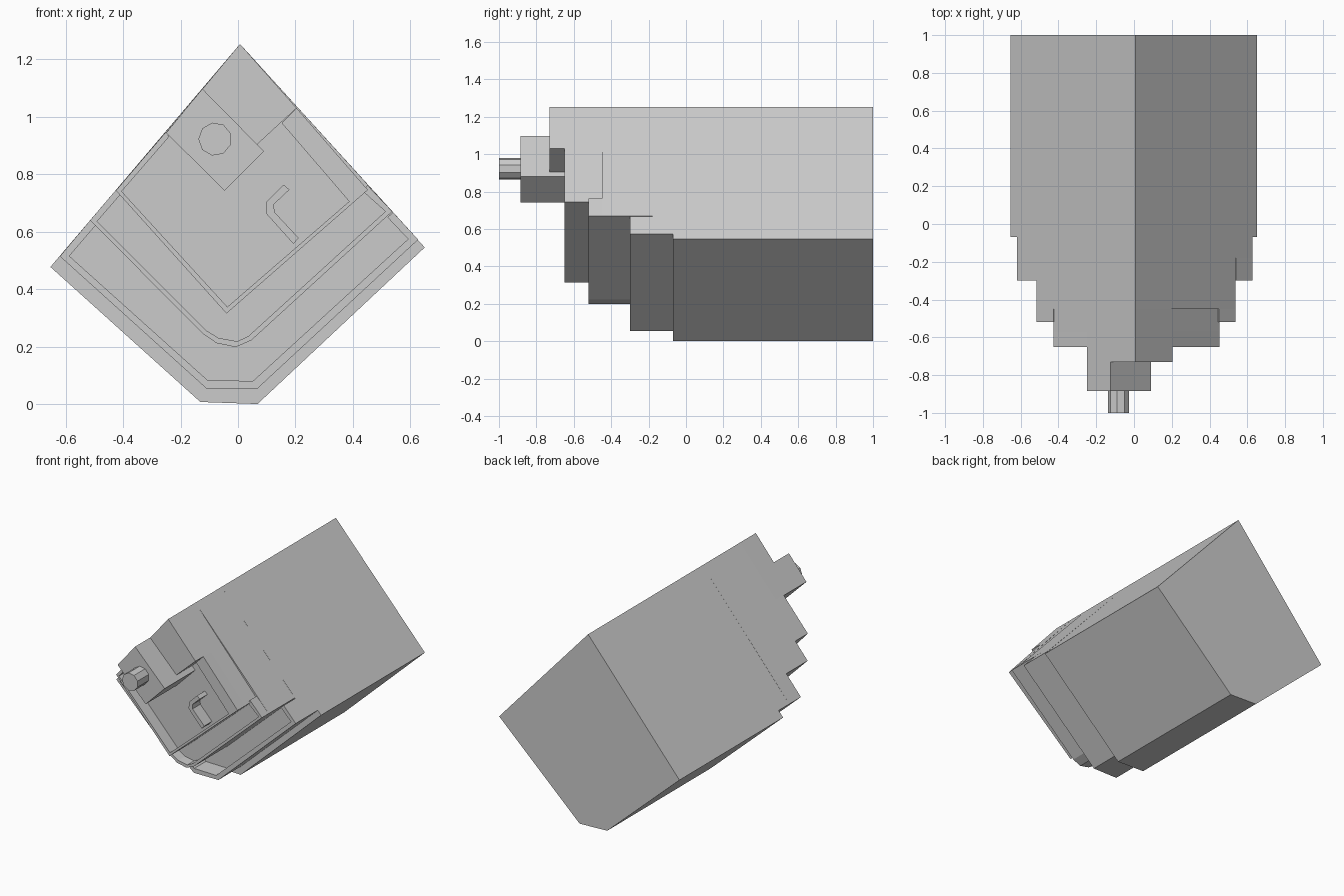
import bpy, bmesh, math


def prism(name, profile, y0, y1):
    """Extrude a closed (x, z) profile between two depths."""
    bm = bmesh.new()
    face = bm.faces.new([bm.verts.new((x, y0, z)) for x, z in profile])
    ext = bmesh.ops.extrude_face_region(bm, geom=[face], use_keep_orig=True)
    for v in ext["geom"]:
        if isinstance(v, bmesh.types.BMVert):
            v.co.y = y1
    bmesh.ops.recalc_face_normals(bm, faces=bm.faces[:])
    me = bpy.data.meshes.new(name)
    bm.to_mesh(me)
    bm.free()
    ob = bpy.data.objects.new(name, me)
    bpy.context.collection.objects.link(ob)
    return ob


def tier(name, outer, inner, front, floor, back):
    """Stepped block with an open tray: solid body plus raised U-shaped rim.
    outer and inner run left end -> bottom -> right end."""
    prism(name + "_body", [APEX] + outer[1:-1], floor, back)
    prism(name + "_rim", outer + inner[::-1], front, floor)


APEX = (0.007, 1.253)

# Main long body
prism("main_body", [APEX, (-0.653, 0.477), (-0.131, 0.007), (0.068, 0.0), (0.65, 0.545)], -0.07, 1.0)

# Lower step
tier("lower_step",
     [(-0.515, 0.639), (-0.62, 0.514), (-0.11, 0.054), (0.068, 0.054), (0.627, 0.572), (0.54, 0.667)],
     [(-0.492, 0.626), (-0.587, 0.515), (-0.106, 0.083), (0.052, 0.08), (0.592, 0.574), (0.52, 0.65)],
     -0.30, -0.18, -0.07)

# Middle step with rounded lower corner
tier("middle_step",
     [(-0.425, 0.745), (-0.515, 0.639), (-0.12, 0.243), (-0.075, 0.212), (-0.008, 0.198),
      (0.047, 0.222), (0.537, 0.67), (0.45, 0.762)],
     [(-0.41, 0.728), (-0.49, 0.636), (-0.109, 0.255), (-0.068, 0.23), (-0.002, 0.218),
      (0.037, 0.237), (0.513, 0.67), (0.435, 0.74)],
     -0.52, -0.45, -0.18)

# Upper step framing the recessed panel
tier("upper_step",
     [(-0.25, 0.948), (-0.425, 0.743), (-0.04, 0.315), (0.452, 0.745), (0.204, 1.03)],
     [(-0.24, 0.93), (-0.405, 0.74), (-0.037, 0.338), (0.387, 0.705), (0.152, 0.978)],
     -0.65, -0.57, -0.45)

# Top ledge and the block carrying the knob
prism("top_ledge", [APEX, (-0.25, 0.945), (0.05, 0.888), (0.204, 1.03)], -0.73, -0.57)
prism("knob_block", [(-0.124, 1.097), (-0.25, 0.944), (-0.047, 0.742), (0.09, 0.88)], -0.885, -0.57)

# Nine-sided knob
prism("knob", [(-0.08 + 0.058 * math.cos(math.pi + i * math.tau / 9),
                0.922 + 0.058 * math.sin(math.pi + i * math.tau / 9)) for i in range(9)], -1.0, -0.885)

# Bent handle standing in the panel
prism("handle", [(0.159, 0.763), (0.179, 0.746), (0.125, 0.695), (0.127, 0.668),
                 (0.211, 0.578), (0.193, 0.557), (0.099, 0.662), (0.10, 0.704)], -0.65, -0.57)
